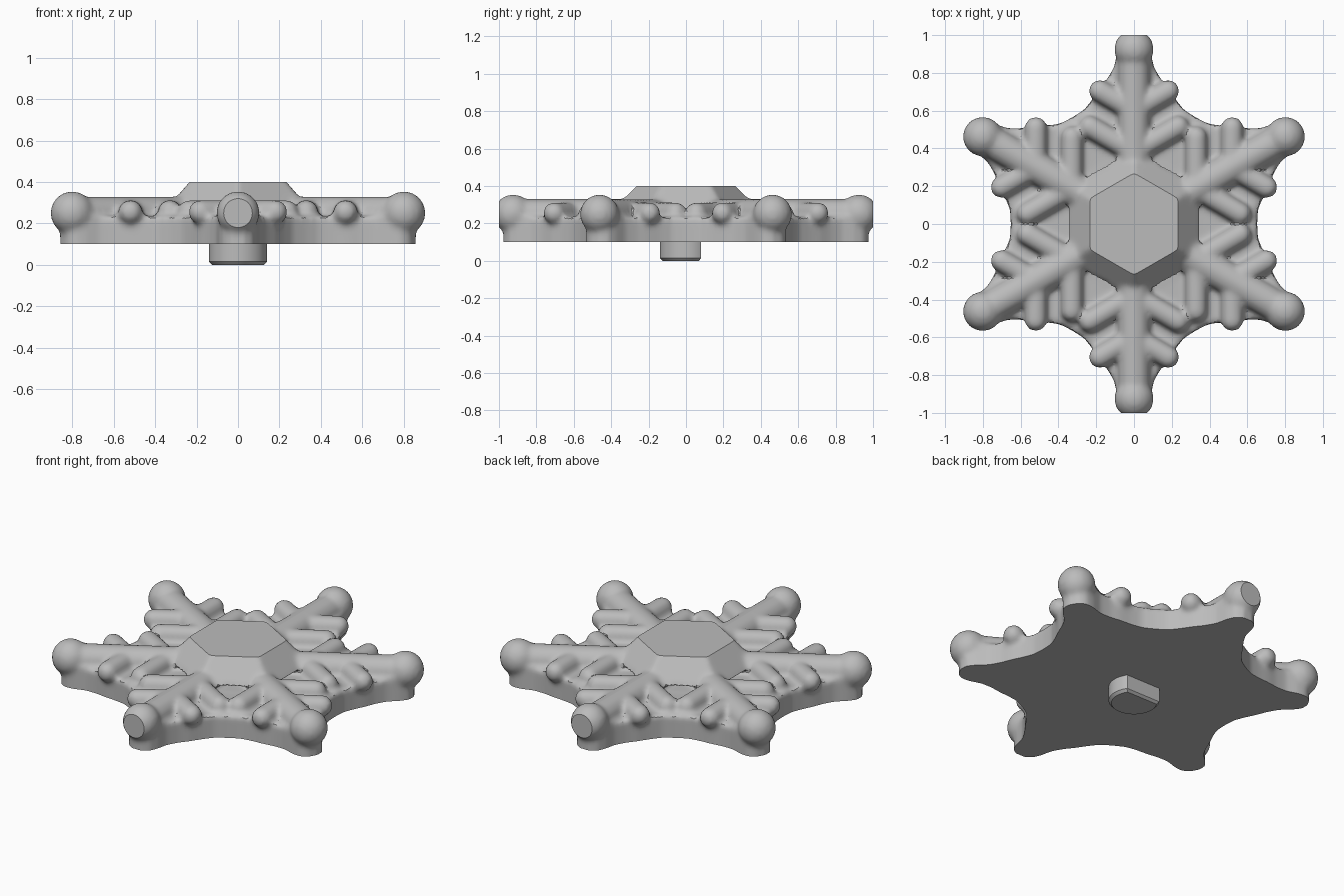
import bpy, bmesh, math
from mathutils import Vector, Matrix

cube = bpy.data.objects.get("Cube")
if cube:
    bpy.data.objects.remove(cube)

grey = bpy.data.materials.new("plain grey")
grey.use_nodes = True
colour = (0.5, 0.5, 0.5, 1)
grey.diffuse_color = colour
grey.node_tree.nodes["Principled BSDF"].inputs["Base Color"].default_value = colour


def make_object(name, bm):
    mesh = bpy.data.meshes.new(name)
    bm.to_mesh(mesh)
    bm.free()
    mesh.materials.append(grey)
    obj = bpy.data.objects.new(name, mesh)
    bpy.context.collection.objects.link(obj)
    return obj


def prism(bm, outline, low, high):
    face = bm.faces.new([bm.verts.new((x, y, low)) for x, y in outline])
    top = bmesh.ops.extrude_face_region(bm, geom=[face], use_keep_orig=True)["geom"]
    verts = [v for v in top if isinstance(v, bmesh.types.BMVert)]
    bmesh.ops.translate(bm, vec=(0, 0, high - low), verts=verts)


def ball(bm, centre, radius):
    bmesh.ops.create_uvsphere(bm, u_segments=24, v_segments=12, radius=radius,
                              matrix=Matrix.Translation(centre))


def rod(bm, start, end, radius):
    # rounded rod between two points
    axis = end - start
    turn = axis.to_track_quat("Z", "Y").to_matrix().to_4x4()
    bmesh.ops.create_cone(bm, cap_ends=True, segments=24, radius1=radius,
                          radius2=radius, depth=axis.length,
                          matrix=Matrix.Translation((start + end) / 2) @ turn)
    ball(bm, start, radius)
    ball(bm, end, radius)


def slice_off(bm, point, normal):
    # flat cut that discards everything beyond the plane and caps the opening
    bmesh.ops.bisect_plane(bm, geom=bm.verts[:] + bm.edges[:] + bm.faces[:],
                           plane_co=point, plane_no=normal, clear_outer=True)
    bmesh.ops.edgeloop_fill(bm, edges=[e for e in bm.edges if e.is_boundary])


bm = bmesh.new()

# scalloped base plate: half an arm outline, mirrored and repeated six times
half = [(0.565, 0.325), (0.605, 0.263), (0.66, 0.22), (0.72, 0.18), (0.77, 0.14),
        (0.83, 0.105), (0.90, 0.09), (0.95, 0.07), (0.975, 0.03)]
arm = [(u, -v) for u, v in half] + [(u, v) for u, v in reversed(half[1:])]
outline = []
for k in range(6):
    a = math.radians(30 + 60 * k)
    outline += [(u * math.cos(a) - v * math.sin(a),
                 u * math.sin(a) + v * math.cos(a)) for u, v in arm]
prism(bm, outline, 0.03, 0.235)

# arms with paired side branches and round tips
for k in range(6):
    spin = Matrix.Rotation(math.radians(30 + 60 * k), 3, "Z")
    rod(bm, spin @ Vector((0, 0, 0.245)), spin @ Vector((0.9, 0, 0.245)), 0.085)
    ball(bm, spin @ Vector((0.925, 0, 0.25)), 0.105)
    for along, length in ((0.38, 0.27), (0.6, 0.21)):
        for side in (-1, 1):
            reach = Vector((math.cos(math.pi / 3), side * math.sin(math.pi / 3), 0))
            root = Vector((along, 0, 0.255))
            rod(bm, spin @ root, spin @ (root + reach * length), 0.058)

# six-sided hub, left tall so that its top can be cut flat
bmesh.ops.create_cone(bm, cap_ends=True, segments=6, radius1=0.40, radius2=0.22,
                      depth=0.18, matrix=Matrix.Translation((0, 0, 0.36)))
bmesh.ops.recalc_face_normals(bm, faces=bm.faces[:])
rough = make_object("snowflake_rough", bm)

# fuse and soften the forms
remesh = rough.modifiers.new("fuse", "REMESH")
remesh.mode = "VOXEL"
remesh.voxel_size = 0.015
soften = rough.modifiers.new("soften", "SMOOTH")
soften.factor = 0.5
soften.iterations = 5
bpy.context.view_layer.update()
fused = rough.evaluated_get(bpy.context.evaluated_depsgraph_get())
bm = bmesh.new()
bm.from_mesh(fused.to_mesh())
fused.to_mesh_clear()
bpy.data.objects.remove(rough)

# flat underside, flat hub top, flattened front and back tips
for point, normal in (((0, 0, 0.1), (0, 0, -1)), ((0, 0, 0.4), (0, 0, 1)),
                      ((0, 1, 0), (0, 1, 0)), ((0, -1, 0), (0, -1, 0))):
    slice_off(bm, point, normal)
bmesh.ops.recalc_face_normals(bm, faces=bm.faces[:])
snowflake = make_object("snowflake_body", bm)

# D-shaped mounting peg with a chamfered end
bm = bmesh.new()
bmesh.ops.create_cone(bm, cap_ends=True, segments=64, radius1=0.14, radius2=0.14,
                      depth=0.12, matrix=Matrix.Translation((0, 0, 0.06)))
slice_off(bm, (0, 0.08, 0), (0, 1, 0))
rim = [e for e in bm.edges if all(v.co.z < 0.001 for v in e.verts)]
bmesh.ops.bevel(bm, geom=rim, offset=0.015, segments=1, affect="EDGES")
bmesh.ops.recalc_face_normals(bm, faces=bm.faces[:])
peg = make_object("mounting_peg", bm)

# smooth shading with crisp cut edges
for obj in (snowflake, peg):
    bpy.ops.object.select_all(action="DESELECT")
    obj.select_set(True)
    bpy.context.view_layer.objects.active = obj
    bpy.ops.object.shade_smooth_by_angle(angle=math.radians(30))
